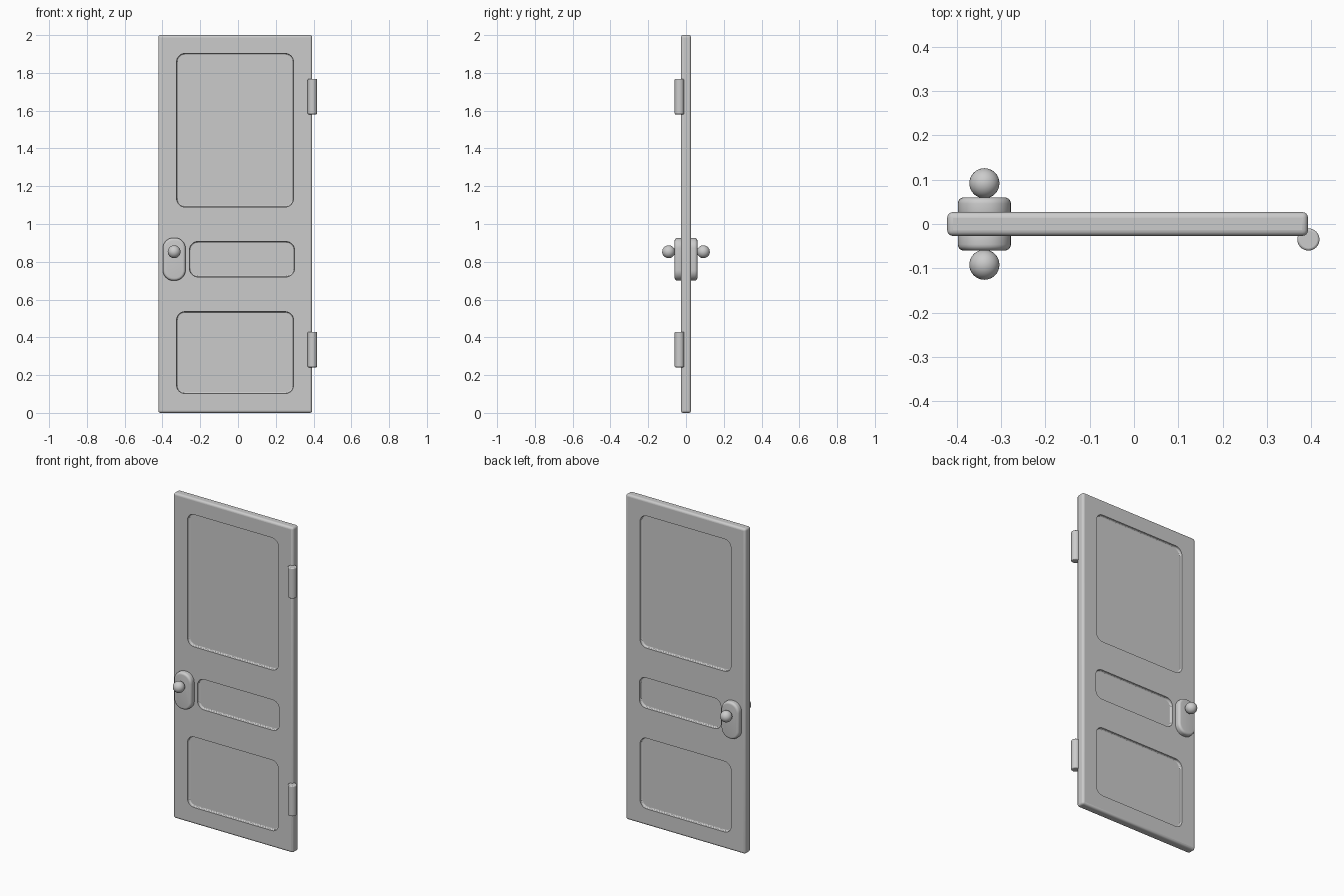
import bpy, bmesh, math
from mathutils import Vector

if "Cube" in bpy.data.objects:
    bpy.data.objects.remove(bpy.data.objects["Cube"])

HALF = 0.027   # half door thickness


def smooth(ob, angle=35):
    bpy.ops.object.select_all(action='DESELECT')
    bpy.context.view_layer.objects.active = ob
    ob.select_set(True)
    bpy.ops.object.shade_smooth_by_angle(angle=math.radians(angle))


def outline(x0, x1, z0, z1, r, n=8):
    """Rounded rectangle in the x-z plane."""
    pts = []
    corners = ((x1 - r, z1 - r), (x0 + r, z1 - r), (x0 + r, z0 + r), (x1 - r, z0 + r))
    for k, (cx, cz) in enumerate(corners):
        for i in range(n + 1):
            a = math.pi / 2 * (k + i / n)
            pts.append((cx + r * math.cos(a), cz + r * math.sin(a)))
    return pts


def slab(name, x0, x1, z0, z1, y0, y1, r, edge=0.0):
    """Rounded rectangle extruded along y, with rounded rims if edge > 0."""
    steps = 5 if edge else 0
    rings = [(y0 + edge * (1 - math.sin(a)), edge * (1 - math.cos(a)))
             for a in [math.pi / 2 * (1 - i / 5) for i in range(steps + 1)]] if edge else [(y0, 0)]
    rings += [(y1 - (y - y0), d) for y, d in reversed(rings)]
    bm = bmesh.new()
    loops = [[bm.verts.new((x, y, z)) for x, z in
              outline(x0 + d, x1 - d, z0 + d, z1 - d, r - d)] for y, d in rings]
    for a, b in zip(loops, loops[1:]):
        for i in range(len(a)):
            j = (i + 1) % len(a)
            bm.faces.new((a[i], a[j], b[j], b[i]))
    bm.faces.new(loops[0])
    bm.faces.new(loops[-1])
    bmesh.ops.recalc_face_normals(bm, faces=bm.faces)
    me = bpy.data.meshes.new(name)
    bm.to_mesh(me)
    bm.free()
    ob = bpy.data.objects.new(name, me)
    bpy.context.collection.objects.link(ob)
    return ob


# Door leaf with softened outer edges
bpy.ops.mesh.primitive_cube_add(size=1, location=(-0.0145, 0, 1))
door = bpy.context.object
door.name = "door_leaf"
door.scale = (0.815, 2 * HALF, 2)
bpy.ops.object.transform_apply(location=True, scale=True)
bev = door.modifiers.new("round_edges", 'BEVEL')
bev.width, bev.segments = 0.013, 4

# Three recessed panels cut into both faces
DEPTH = 0.016
panels = {"top": (-0.325, 0.294, 1.09, 1.903),
          "middle": (-0.257, 0.299, 0.72, 0.907),
          "bottom": (-0.325, 0.294, 0.102, 0.536)}
for label, (x0, x1, z0, z1) in panels.items():
    for side in (-1, 1):
        ys = sorted((side * (HALF - DEPTH), side * (HALF + 0.05)))
        cut = slab(f"{label}_panel_cutter", x0, x1, z0, z1, *ys, 0.045, 0.008)
        cut.hide_render = True
        cut.hide_set(True)
        m = door.modifiers.new("panel", 'BOOLEAN')
        m.object, m.operation, m.solver = cut, 'DIFFERENCE', 'EXACT'
smooth(door)

# Lock plates and round knobs on both sides
KX, KZ = -0.338, 0.853
for label, side in (("front", -1), ("back", 1)):
    ys = sorted((side * 0.015, side * 0.06))
    plate = slab(label + "_lock_plate", KX - 0.06, KX + 0.06, 0.70, 0.927, *ys, 0.056, 0.014)
    smooth(plate)
    bpy.ops.mesh.primitive_uv_sphere_add(segments=32, ring_count=16, radius=0.034,
                                         location=(KX, side * 0.092, KZ))
    knob = bpy.context.object
    knob.name = label + "_knob"
    smooth(knob)

# Hinge barrels
for label, z in (("upper", 1.674), ("lower", 0.335)):
    bpy.ops.mesh.primitive_cylinder_add(vertices=32, radius=0.025, depth=0.187,
                                        location=(0.394, -0.035, z))
    hinge = bpy.context.object
    hinge.name = label + "_hinge"
    b = hinge.modifiers.new("round_ends", 'BEVEL')
    b.width, b.segments = 0.005, 3
    smooth(hinge)
